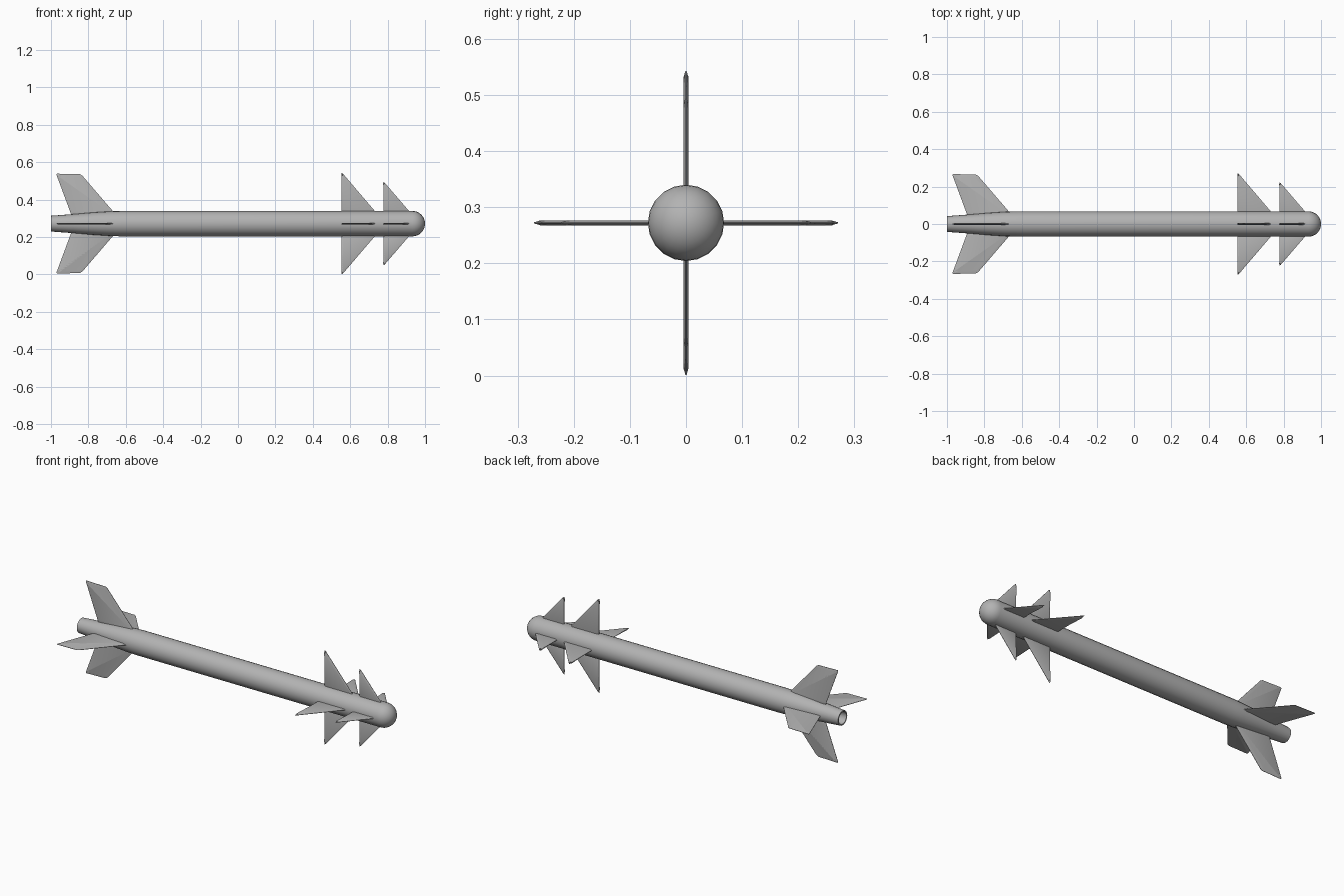
import bpy, bmesh, math
from mathutils import Matrix, Vector

if "Cube" in bpy.data.objects:
    bpy.data.objects.remove(bpy.data.objects["Cube"])

CZ = 0.272   # height of the long axis
SIDES = 20

grey = bpy.data.materials.new("dark_grey")
grey.diffuse_color = (0.45, 0.45, 0.45, 1)
grey.use_nodes = True
grey.node_tree.nodes["Principled BSDF"].inputs["Base Color"].default_value = grey.diffuse_color


def finish(bm, name, angle):
    bmesh.ops.recalc_face_normals(bm, faces=bm.faces)
    me = bpy.data.meshes.new(name)
    bm.to_mesh(me)
    bm.free()
    me.materials.append(grey)
    ob = bpy.data.objects.new(name, me)
    bpy.context.collection.objects.link(ob)
    ob.location.z = CZ
    bpy.ops.object.select_all(action='DESELECT')
    ob.select_set(True)
    bpy.context.view_layer.objects.active = ob
    bpy.ops.object.shade_smooth_by_angle(angle=math.radians(angle))
    return ob


def lathe(name, profile):
    """Spin (x, radius) points around the x axis."""
    bm = bmesh.new()
    vs = [bm.verts.new((x, 0, r)) for x, r in profile]
    es = [bm.edges.new(p) for p in zip(vs, vs[1:])]
    bmesh.ops.spin(bm, geom=vs + es, cent=(0, 0, 0), axis=(1, 0, 0),
                   angle=2 * math.pi, steps=SIDES, use_duplicate=False)
    bmesh.ops.remove_doubles(bm, verts=bm.verts, dist=1e-5)
    return finish(bm, name, 40)


def fin_set(name, outline, bevel):
    """Four thin fins with chamfered edges, outline in (x, radius)."""
    for i in range(4):
        bm = bmesh.new()
        front = bm.faces.new([bm.verts.new((x, -0.001, r)) for x, r in outline])
        ext = bmesh.ops.extrude_face_region(bm, geom=[front], use_keep_orig=True)
        bmesh.ops.translate(bm, vec=(0, 0.002, 0),
                            verts=[g for g in ext['geom'] if isinstance(g, bmesh.types.BMVert)])
        bmesh.ops.recalc_face_normals(bm, faces=bm.faces)
        for f in [f for f in bm.faces if abs(f.normal.y) > 0.9]:
            bmesh.ops.inset_region(bm, faces=[f], thickness=bevel, depth=0)
            out = Vector((0, math.copysign(0.0035, f.normal.y), 0))
            bmesh.ops.translate(bm, verts=f.verts, vec=out)
        bmesh.ops.transform(bm, verts=bm.verts, matrix=Matrix.Rotation(i * math.pi / 2, 4, 'X'))
        finish(bm, f"{name}_{i + 1}", 35)


# Body tube with hollow nozzle, tapered tail and rounded nose in one profile
R = 0.068
tail = [(-0.90, 0), (-0.90, 0.033), (-1.0, 0.035), (-1.0, 0.042), (-0.88, 0.051),
        (-0.78, 0.060), (-0.68, 0.0665), (-0.62, R)]
nose = [(1 - R + R * math.sin(a), R * math.cos(a))
        for a in [math.pi / 2 * k / 8 for k in range(9)]]
lathe("body", tail + nose)

# Swept tail fins
fin_set("tail_fin", [(-0.645, 0.04), (-0.67, 0.068), (-0.832, 0.256), (-0.845, 0.264),
                     (-0.968, 0.267), (-0.971, 0.262), (-0.896, 0.06), (-0.889, 0.04)], 0.016)

# Large and small triangular forward fins
fin_set("wing_fin", [(0.755, 0.04), (0.562, 0.266), (0.554, 0.271), (0.554, 0.04)], 0.014)
fin_set("canard_fin", [(0.938, 0.04), (0.784, 0.219), (0.777, 0.223), (0.777, 0.04)], 0.012)
